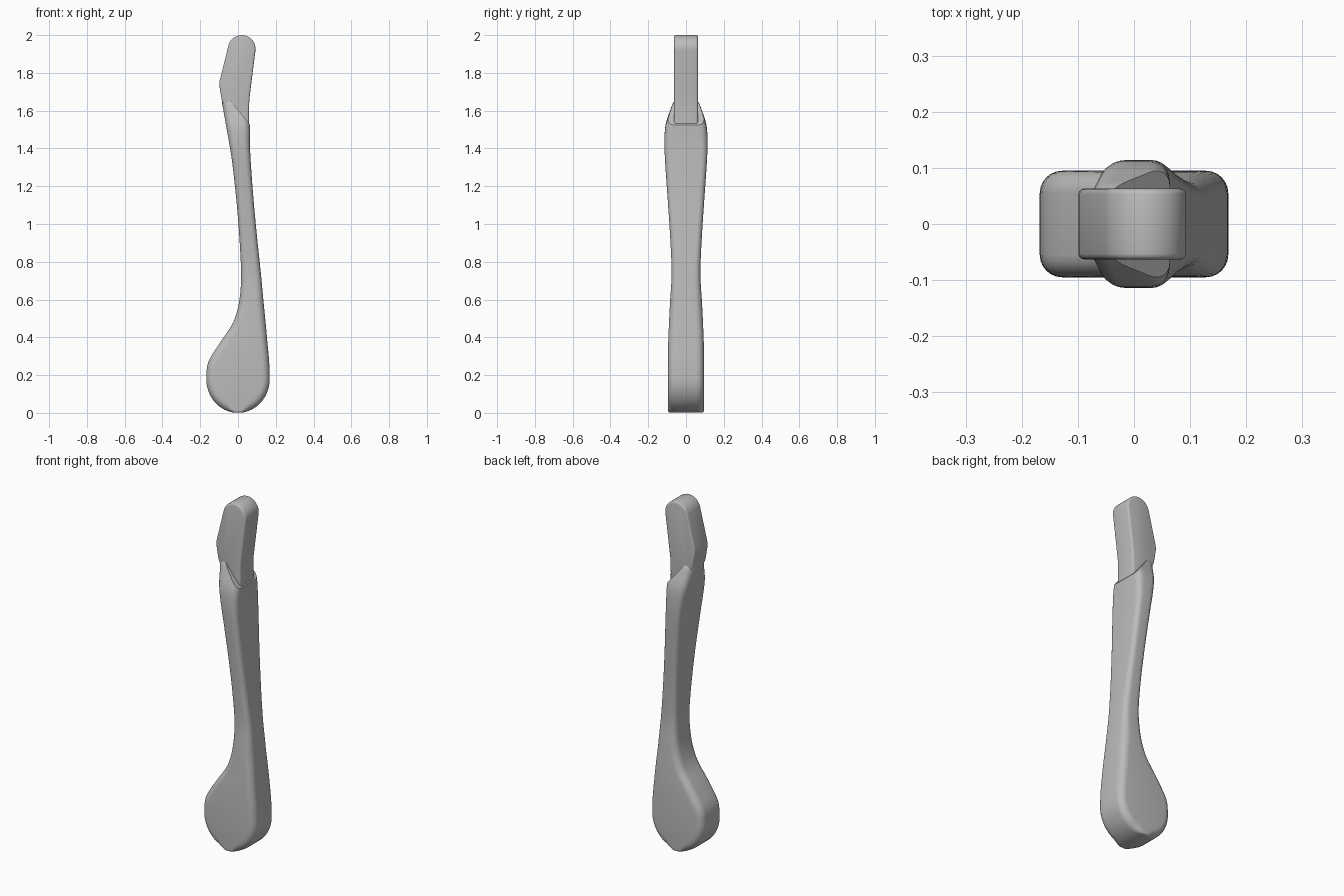
import bpy, bmesh, math
from mathutils import Vector

cube = bpy.data.objects.get("Cube")
if cube:
    bpy.data.objects.remove(cube, do_unlink=True)

grey = bpy.data.materials.new("plain grey")
grey.use_nodes = True
color = (0.5, 0.5, 0.5, 1)
grey.diffuse_color = color
grey.node_tree.nodes["Principled BSDF"].inputs["Base Color"].default_value = color


def finish(bm, name, angle):
    bmesh.ops.recalc_face_normals(bm, faces=bm.faces)
    mesh = bpy.data.meshes.new(name)
    bm.to_mesh(mesh)
    bm.free()
    ob = bpy.data.objects.new(name, mesh)
    bpy.context.collection.objects.link(ob)
    mesh.materials.append(grey)
    bpy.ops.object.select_all(action='DESELECT')
    ob.select_set(True)
    bpy.context.view_layer.objects.active = ob
    bpy.ops.object.shade_smooth_by_angle(angle=math.radians(angle))
    return ob


def spline(keys, steps):
    """Smooth curve through the keys."""
    pts = [Vector(k) for k in keys]
    pts = [pts[0]] + pts + [pts[-1]]
    out = []
    for a, b, c, d in zip(pts, pts[1:], pts[2:], pts[3:]):
        for s in range(steps):
            t = s / steps
            out.append(0.5 * (2 * b + (c - a) * t + (2 * a - 5 * b + 4 * c - d) * t * t
                              + (3 * b - a - 3 * c + d) * t ** 3))
    return out + [pts[-1]]


# Handle sections: left edge, right edge, height, half depth
sections = []
for deg in range(-84, -5, 6):
    a = math.radians(deg)
    sections.append(Vector((-0.168 * math.cos(a), 0.168 * math.cos(a),
                            0.18 + 0.18 * math.sin(a), 0.095)))
sections += spline([
    (-0.168, 0.168, 0.18, 0.095), (-0.157, 0.165, 0.27, 0.095),
    (-0.09, 0.155, 0.38, 0.094), (-0.025, 0.146, 0.48, 0.09),
    (0.008, 0.134, 0.6, 0.084), (0.016, 0.121, 0.74, 0.076),
    (0.008, 0.102, 0.92, 0.083), (-0.008, 0.083, 1.12, 0.096),
    (-0.03, 0.068, 1.32, 0.11), (-0.047, 0.063, 1.43, 0.114),
    (-0.063, 0.064, 1.52, 0.108), (-0.077, 0.062, 1.6, 0.082),
    (-0.085, 0.059, 1.65, 0.063), (-0.075, 0.05, 1.7, 0.045)], 4)

# Handle body: the outline is swept from back to front with rounded rims
outline = [(s[1], s) for s in sections] + [(s[0], s) for s in reversed(sections)]
count, half = len(outline), len(sections)
flat = [Vector((x, s[2])) for x, s in outline]
inward = []
for i in range(count):
    t = (flat[(i + 1) % count] - flat[i - 1]).normalized()
    inward.append(Vector((-t.y, t.x)))

bm = bmesh.new()
rim = [math.radians(15 * k) for k in range(7)]
profile = [(1, a) for a in reversed(rim)] + [(-1, a) for a in rim]
rings = []
for side, a in profile:
    ring = []
    for (x, s), p, n in zip(outline, flat, inward):
        r = min(0.04, 0.3 * (s[1] - s[0]))
        q = p + n * r * (1 - math.cos(a))
        ring.append(bm.verts.new((q.x, side * (s[3] - r + r * math.sin(a)), q.y)))
    rings.append(ring)
for r0, r1 in zip(rings, rings[1:]):
    for i in range(count):
        j = (i + 1) % count
        bm.faces.new((r0[i], r0[j], r1[j], r1[i]))
for ring in (rings[0], rings[-1]):
    for i in range(half - 1):
        bm.faces.new((ring[i], ring[i + 1], ring[count - 2 - i], ring[count - 1 - i]))

# Slanted shelf beside the tang
cut = bmesh.ops.bisect_plane(bm, geom=bm.verts[:] + bm.edges[:] + bm.faces[:],
                             plane_co=(0.06, 0, 1.53), plane_no=(0.1, 0, 0.08),
                             clear_outer=True)
edges = [e for e in cut["geom_cut"] if isinstance(e, bmesh.types.BMEdge)]
bmesh.ops.holes_fill(bm, edges=edges)
finish(bm, "handle_body", 30)

# Tang: flat upper end with a round tip
points = [(-0.03, 1.5), (0.06, 1.5), (0.058, 1.58), (0.06, 1.66)]
for k in range(15):
    a = math.radians(-8 + 173 * k / 14)
    points.append((0.02 + 0.073 * math.cos(a), 1.927 + 0.073 * math.sin(a)))
points += [(-0.097, 1.757), (-0.099, 1.735), (-0.086, 1.655), (-0.065, 1.6)]

bm = bmesh.new()
face = bm.faces.new([bm.verts.new((x, -0.063, z)) for x, z in points])
ext = bmesh.ops.extrude_face_region(bm, geom=[face], use_keep_orig=True)
bmesh.ops.translate(bm, vec=(0, 0.126, 0),
                    verts=[v for v in ext["geom"] if isinstance(v, bmesh.types.BMVert)])
rims = [e for e in bm.edges if abs(e.verts[0].co.y - e.verts[1].co.y) < 0.01]
bmesh.ops.bevel(bm, geom=rims, offset=0.01, segments=3, profile=0.5, affect='EDGES')
finish(bm, "upper_tang", 32)
